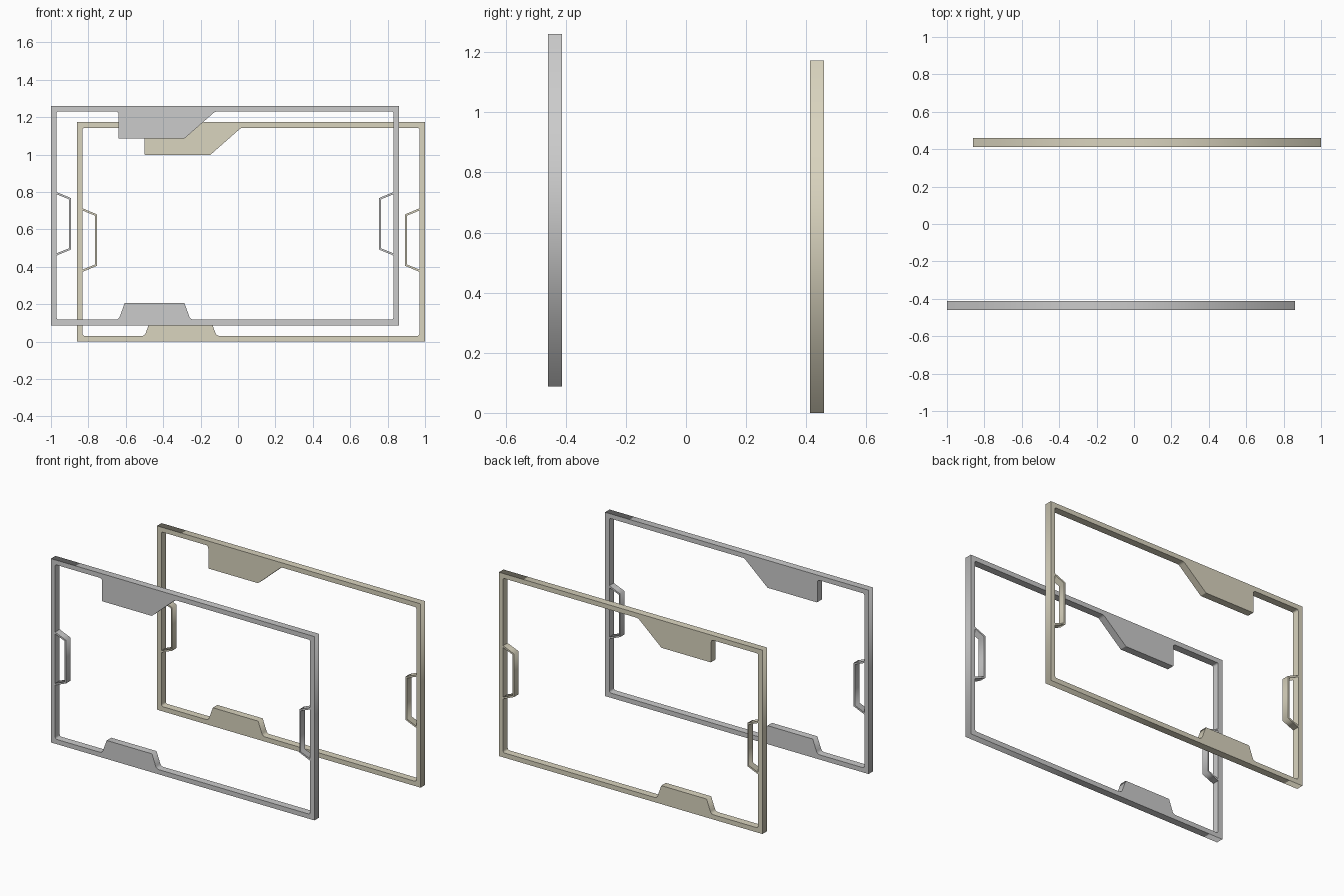
import bpy
from mathutils import Vector

if "Cube" in bpy.data.objects:
    bpy.data.objects.remove(bpy.data.objects["Cube"])

DEPTH = 0.046
W, H, T = 1.861, 1.173, 0.03      # frame width, height, bar thickness


def rounded(points, steps=4):
    """Points are (x, z, cut-back); corners with a cut-back become small curves."""
    out = []
    n = len(points)
    for i, (x, z, d) in enumerate(points):
        p = Vector((x, z))
        if d == 0:
            out.append(p)
            continue
        a = p + (Vector(points[i - 1][:2]) - p).normalized() * d
        b = p + (Vector(points[(i + 1) % n][:2]) - p).normalized() * d
        for k in range(steps + 1):
            t = k / steps
            out.append(a * (1 - t) ** 2 + p * 2 * t * (1 - t) + b * t * t)
    return out


def plate(name, loops, origin, mat):
    """Upright flat plate from outline loops (later loops are holes)."""
    cu = bpy.data.curves.new(name, 'CURVE')
    cu.dimensions = '2D'
    cu.fill_mode = 'BOTH'
    cu.extrude = DEPTH / 2
    for loop in loops:
        s = cu.splines.new('POLY')
        s.points.add(len(loop) - 1)
        for pt, co in zip(s.points, loop):
            pt.co = (co[0], co[1], 0, 1)
        s.use_cyclic_u = True
    ob = bpy.data.objects.new(name, cu)
    bpy.context.collection.objects.link(ob)
    ob.rotation_euler.x = 1.5707963
    ob.location = origin
    bpy.ops.object.select_all(action='DESELECT')
    ob.select_set(True)
    bpy.context.view_layer.objects.active = ob
    bpy.ops.object.convert(target='MESH')
    ob = bpy.context.view_layer.objects.active
    if mat:
        ob.data.materials.append(mat)


# Frame opening, with the tabs that project into it from below and above
opening = rounded([
    (T, T, 0.015),
    (0.362, T, 0.018), (0.394, 0.118, 0), (0.714, 0.118, 0), (0.746, T, 0.018),
    (W - T, T, 0.015), (W - T, H - T, 0.012),
    (0.878, H - T, 0.012), (0.713, 0.998, 0.004), (0.362, 0.998, 0.004),
    (0.362, H - T, 0.018),
    (T, H - T, 0.012),
])
outline = [(0, 0), (W, 0), (W, H), (0, H)]

# Thin bracket-shaped side handle
handle = [(T - 0.004, 0.371), (T + 0.077, 0.405), (T + 0.077, 0.680), (T - 0.004, 0.714),
          (T - 0.004, 0.702), (T + 0.067, 0.673), (T + 0.067, 0.412), (T - 0.004, 0.383)]

olive = bpy.data.materials.new("olive")
olive.diffuse_color = (0.70, 0.66, 0.52, 1)
olive.use_nodes = True
olive.node_tree.nodes["Principled BSDF"].inputs["Base Color"].default_value = olive.diffuse_color

for label, origin, mat in (("front", (-1.0, -0.436, 0.087), None),
                           ("back", (-0.861, 0.436, 0.0), olive)):
    plate(label + "_frame", [outline, opening], origin, mat)
    plate(label + "_left_handle", [handle], origin, mat)
    plate(label + "_right_handle", [[(W - x, z) for x, z in reversed(handle)]], origin, mat)
